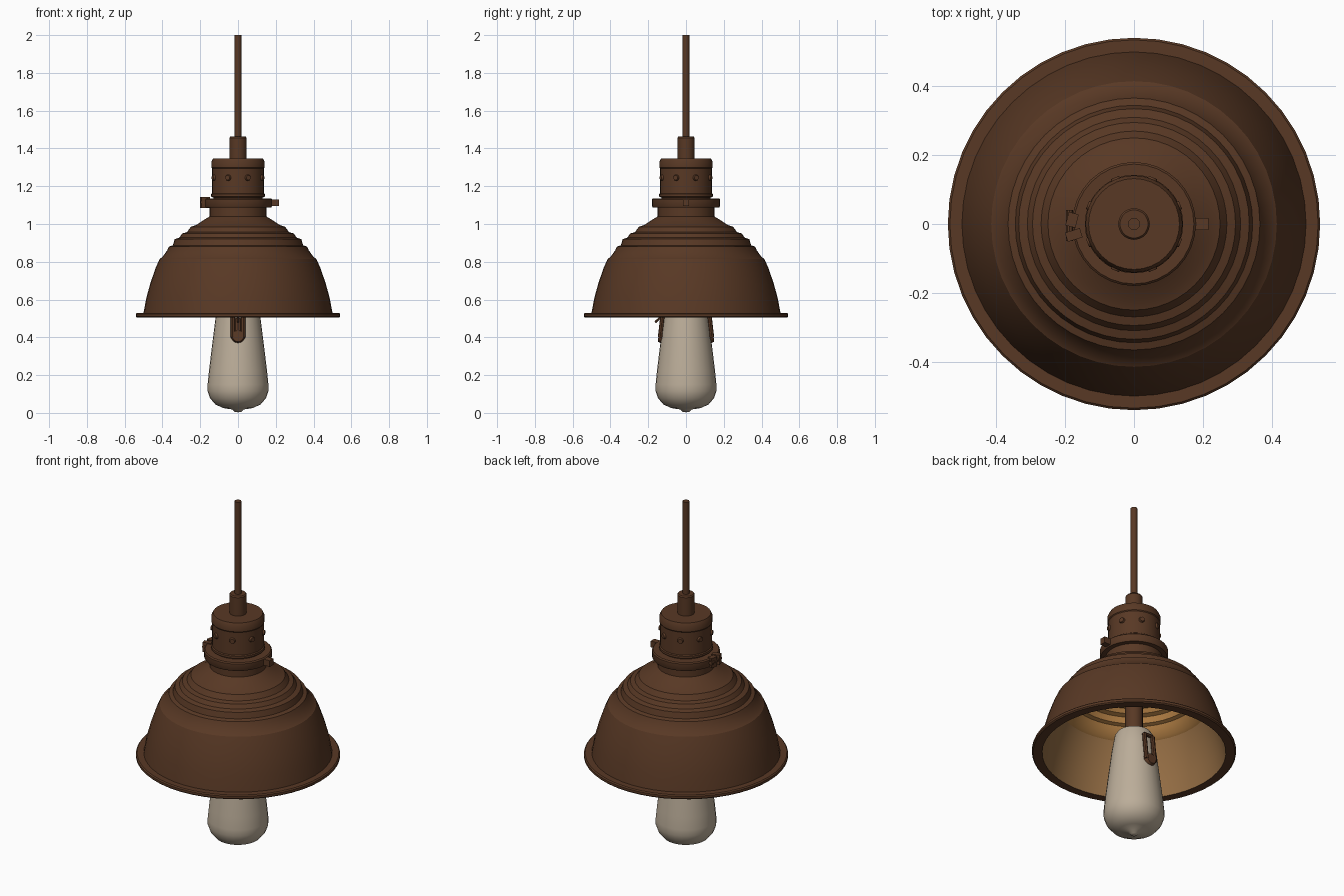
import bpy, bmesh, math
from mathutils import Matrix, Vector

if "Cube" in bpy.data.objects:
    bpy.data.objects.remove(bpy.data.objects["Cube"])


def material(name, rgb):
    m = bpy.data.materials.new(name)
    m.diffuse_color = (*rgb, 1)
    m.use_nodes = True
    m.node_tree.nodes["Principled BSDF"].inputs["Base Color"].default_value = m.diffuse_color
    return m


BRONZE = material("dark bronze", (0.098, 0.040, 0.018))
TAN = material("inner tan", (0.30, 0.155, 0.058))
GOLD = material("inner gold", (0.42, 0.20, 0.055))
GLASS = material("frosted glass", (0.50, 0.42, 0.32))


def finish(bm, name, mats, angle=35):
    bmesh.ops.recalc_face_normals(bm, faces=bm.faces)
    mesh = bpy.data.meshes.new(name)
    bm.to_mesh(mesh)
    bm.free()
    for m in mats:
        mesh.materials.append(m)
    ob = bpy.data.objects.new(name, mesh)
    bpy.context.collection.objects.link(ob)
    bpy.ops.object.select_all(action='DESELECT')
    ob.select_set(True)
    bpy.context.view_layer.objects.active = ob
    bpy.ops.object.shade_smooth_by_angle(angle=math.radians(angle))
    return ob


def lathe(name, profile, mats, sides=32, closed=False, rule=None, angle=35):
    """Spin (radius, height) points round z; rule(segment) picks the material."""
    bm = bmesh.new()
    rings = []
    for r, z in profile:
        if r == 0:
            rings.append([bm.verts.new((0, 0, z))] * sides)
        else:
            rings.append([bm.verts.new((r * math.cos(math.tau * i / sides),
                                        r * math.sin(math.tau * i / sides), z))
                          for i in range(sides)])
    n = len(rings)
    for s in range(n if closed else n - 1):
        a, b = rings[s], rings[(s + 1) % n]
        for i in range(sides):
            j = (i + 1) % sides
            quad = list(dict.fromkeys((a[i], a[j], b[j], b[i])))
            if len(quad) > 2:
                f = bm.faces.new(quad)
                f.material_index = rule(s) if rule else 0
    return finish(bm, name, mats, angle)


def box(name, center, size, turn=0):
    bm = bmesh.new()
    bmesh.ops.create_cube(bm, size=1, matrix=Matrix.Translation(center)
                          @ Matrix.Rotation(turn, 4, 'Z') @ Matrix.Diagonal((*size, 1)))
    return finish(bm, name, [BRONZE])


def rod(name, a, b, r, sides=10, r2=None):
    a, b = Vector(a), Vector(b)
    d = b - a
    bm = bmesh.new()
    bmesh.ops.create_cone(bm, cap_ends=True, segments=sides, radius1=r,
                          radius2=r if r2 is None else r2, depth=d.length,
                          matrix=Matrix.Translation((a + b) / 2)
                          @ d.to_track_quat('Z', 'Y').to_matrix().to_4x4())
    return finish(bm, name, [BRONZE])


# Shade: stepped dome with rolled rim, double walled
dome = [(0.50, 0.53), (0.485, 0.61), (0.463, 0.69), (0.435, 0.77), (0.415, 0.815),
        (0.40, 0.825), (0.375, 0.86), (0.366, 0.88), (0.345, 0.887), (0.335, 0.92),
        (0.31, 0.928), (0.295, 0.95), (0.27, 0.957), (0.25, 0.985), (0.22, 0.995),
        (0.175, 1.025), (0.15, 1.04)]
inner = [(r - 0.016, z - 0.014) for r, z in dome]
inner[0] = (0.487, 0.505)
outer = [(0.50, 0.505), (0.535, 0.505), (0.541, 0.511), (0.541, 0.524), (0.535, 0.53)] + dome
k = len(outer)
last = k + len(inner)


def shade_rule(s):
    if s < k or s >= last:
        return 0
    return 2 if s < k + 12 else 1


lathe("shade", outer + [(0, 1.04), (0, 1.026)] + inner[::-1], [BRONZE, TAN, GOLD],
      sides=48, closed=True,
      rule=lambda s: 0 if s <= k or s >= k + 2 + len(inner) - 1
      else (2 if s < k + 14 else 1), angle=25)

# Neck collar, clamp ring and socket body
lathe("collar", [(0, 1.02), (0.15, 1.02), (0.15, 1.10), (0, 1.10)], [BRONZE])
lathe("clamp_ring", [(0.13, 1.088), (0.176, 1.088), (0.18, 1.094), (0.18, 1.13),
                     (0.174, 1.136), (0.13, 1.136)], [BRONZE], closed=True)
lathe("socket", [(0, 1.10), (0.13, 1.10), (0.13, 1.14), (0.143, 1.145), (0.143, 1.158),
                 (0.137, 1.162), (0.137, 1.295), (0.141, 1.30), (0.141, 1.33),
                 (0.132, 1.348), (0, 1.348)], [BRONZE])

# Clamp tabs and thumb screw
box("clamp_tab_right", (0.19, 0, 1.112), (0.054, 0.034, 0.036))
box("clamp_tab_left", (-0.175, -0.032, 1.114), (0.045, 0.028, 0.056), 0.3)
box("clamp_hinge_left", (-0.18, 0.012, 1.114), (0.03, 0.04, 0.056), -0.25)
rod("thumb_screw", (-0.187, -0.05, 1.115), (-0.187, 0.04, 1.115), 0.011)

# Socket rivets
for i in range(8):
    a = math.radians(22.5 + 45 * i)
    c, s = math.cos(a), math.sin(a)
    rod(f"rivet_{i + 1}", (0.13 * c, 0.13 * s, 1.245), (0.146 * c, 0.146 * s, 1.245),
        0.019, 10, 0.013)

# Cord grip and cord
lathe("cord_grip", [(0, 1.34), (0.045, 1.34), (0.046, 1.455), (0.041, 1.462), (0, 1.462)],
      [BRONZE], 20)
lathe("cord", [(0, 1.45), (0.018, 1.45), (0.018, 2.0), (0, 2.0)], [BRONZE], 12)

# Bulb holder inside the shade
lathe("bulb_holder", [(0, 0.60), (0.047, 0.60), (0.047, 1.03), (0, 1.03)], [BRONZE], 20)

# Bulb
lathe("bulb", [(0, 0.003), (0.018, 0.005), (0.03, 0.018), (0.08, 0.026), (0.12, 0.045),
               (0.148, 0.078), (0.161, 0.115), (0.161, 0.15), (0.154, 0.22),
               (0.137, 0.36), (0.118, 0.51), (0.103, 0.60), (0.092, 0.618), (0, 0.62)],
      [GLASS], 28, angle=50)

# Filament loops showing through the glass, front and back
for side, label in ((-1, "front"), (1, "back")):
    y0, y1 = side * 0.137, side * 0.119
    for x in (-0.028, 0.028):
        rod(f"filament_leg_{label}", (x, y0, 0.40), (x, y1, 0.56), 0.012, 8)
    rod(f"filament_top_{label}", (-0.028, y1, 0.56), (0.028, y1, 0.56), 0.01, 8)
    rod(f"filament_tip_{label}", (0, side * 0.125, 0.405), (0, side * 0.146, 0.407), 0.038, 14, 0.03)
rod("filament_bridge_front", (0, -0.125, 0.42), (0, -0.118, 0.50), 0.018, 8)
rod("filament_hook_front", (0, -0.125, 0.515), (0, -0.163, 0.48), 0.006, 6)
